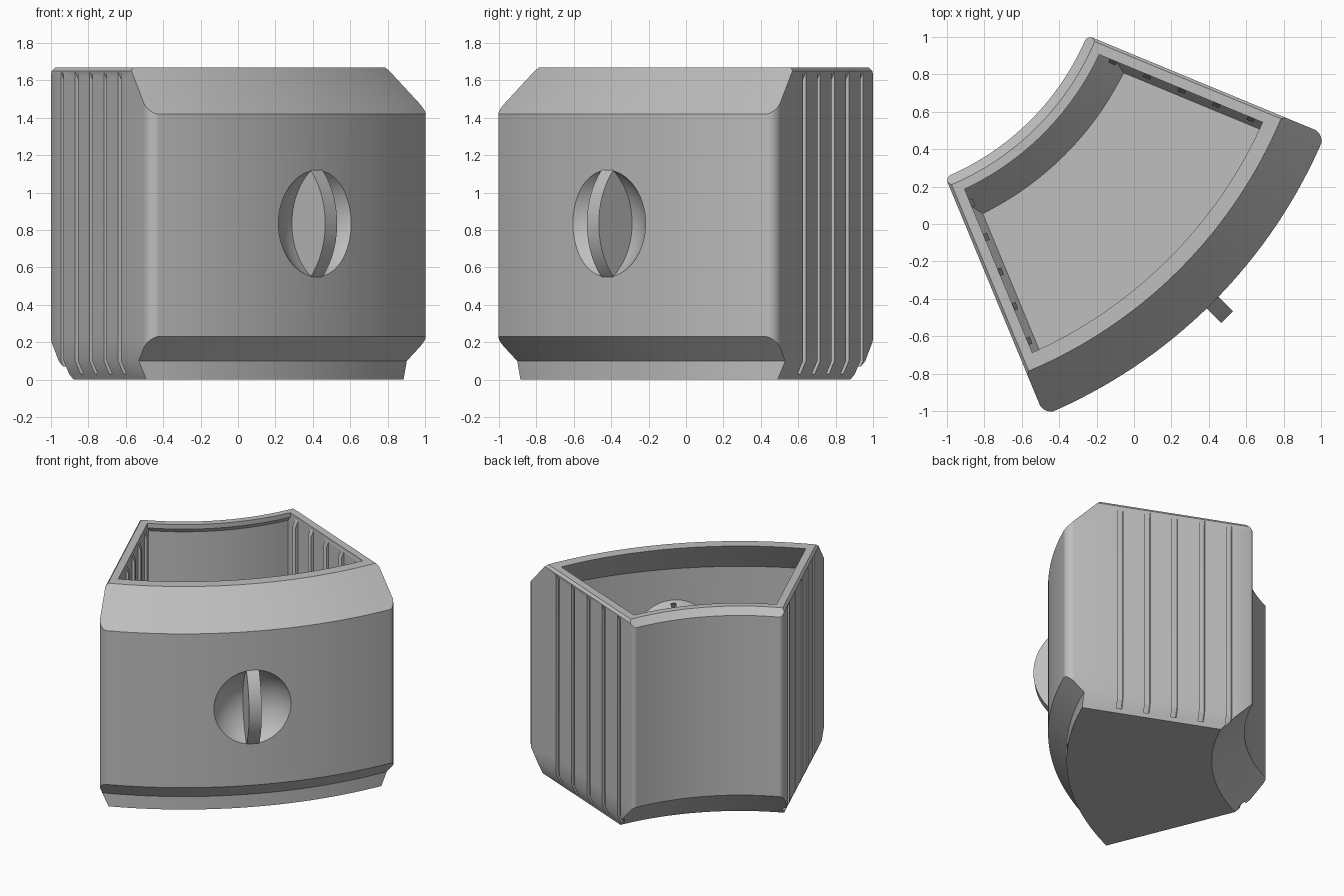
import bpy, bmesh
from math import sin, cos, asin, pi, radians
from mathutils import Matrix, Vector

if "Cube" in bpy.data.objects:
    bpy.data.objects.remove(bpy.data.objects["Cube"])

HALF = radians(22.5)      # half of the sector angle
R_IN, R_OUT = 1.40, 2.778  # wall radii around the sector centre
MID_Z = 0.835
SEGS = 32

grey = bpy.data.materials.new("plastic_grey")
grey.use_nodes = True
COLOUR = (0.52, 0.52, 0.52, 1)
grey.diffuse_color = COLOUR
grey.node_tree.nodes["Principled BSDF"].inputs["Base Color"].default_value = COLOUR


def finish(bm, name):
    bmesh.ops.recalc_face_normals(bm, faces=bm.faces)
    mesh = bpy.data.meshes.new(name)
    bm.to_mesh(mesh)
    bm.free()
    mesh.materials.append(grey)
    obj = bpy.data.objects.new(name, mesh)
    bpy.context.scene.collection.objects.link(obj)
    return obj


def stack(bm, loops):
    """Join equal loops of points into a closed solid."""
    rings = [[bm.verts.new(p) for p in loop] for loop in loops]
    n = len(rings[0])
    for a, b in zip(rings, rings[1:]):
        for i in range(n):
            j = (i + 1) % n
            bm.faces.new((a[i], a[j], b[j], b[i]))
    bm.faces.new(rings[0][::-1])
    bm.faces.new(rings[-1])


def boolean(target, cutter, operation):
    mod = target.modifiers.new("bool", "BOOLEAN")
    mod.object, mod.operation, mod.solver = cutter, operation, "EXACT"
    bpy.context.view_layer.objects.active = target
    bpy.ops.object.modifier_apply(modifier=mod.name)
    bpy.data.objects.remove(cutter)


def polar(r, a, z):
    return Vector((r * cos(a), r * sin(a), z))


def sector(z, r_in, r_out, inset):
    """Sector outline whose straight sides are moved inward by inset."""
    pts = []
    for r, sign in ((r_out, 1), (r_in, -1)):
        a = HALF - asin(inset / r)
        pts += [polar(r, sign * a * (2 * i / SEGS - 1), z) for i in range(SEGS + 1)]
    return pts


def loft(levels, name):
    bm = bmesh.new()
    stack(bm, [sector(*level) for level in levels])
    return finish(bm, name)


def rounded_prism(name, gap=0.002, steps=6):
    """Upright block with the four vertical corners rounded."""
    def outline(z):
        pts = []
        for r, rho, sign, side in ((R_OUT + gap, 0.07, -1, -1), (R_OUT + gap, 0.07, -1, 1),
                                   (R_IN - gap, 0.04, 1, 1), (R_IN - gap, 0.04, 1, -1)):
            rc = r + sign * rho
            a = side * (HALF - asin((rho - gap) / rc))
            centre = polar(rc, a, z)
            radial = a if sign < 0 else a + pi * side
            normal = side * (HALF + pi / 2)
            arc = [centre + polar(rho, normal + (radial - normal) * i / steps, 0)
                   for i in range(steps + 1)]
            to_radial = (side < 0) == (sign < 0)
            pts += arc if to_radial else arc[::-1]
            # curved wall between the two rounded corners
            if to_radial:
                pts += [polar(r, a * (1 - 2 * i / SEGS), z) for i in range(1, SEGS)]
        return pts
    bm = bmesh.new()
    stack(bm, [outline(-0.1), outline(1.8)])
    return finish(bm, name)


def grooves(shift, name):
    """Five upright bars along each straight side."""
    profile = ((0.03, 1.645), (0, 1.645), (-0.02, 1.6), (-0.02, 0.1), (-0.055, 0.03), (0.03, 0.03))
    bm = bmesh.new()
    for side in (-1, 1):
        along = polar(1, side * HALF, 0)
        out = polar(1, side * (HALF + pi / 2), 0)
        for k in range(5):
            r = 1.58 + 0.2 * k
            stack(bm, [[along * (r + w) + out * (n + shift) + Vector((0, 0, z))
                        for n, z in profile] for w in (-0.02, 0.02)])
    return finish(bm, name)


def sphere(radius, name):
    bm = bmesh.new()
    bmesh.ops.create_uvsphere(bm, u_segments=64, v_segments=40, radius=radius,
                              matrix=Matrix.Translation((2.986, 0, MID_Z)))
    return finish(bm, name)


def disc(radius, thick, name):
    bm = bmesh.new()
    place = Matrix.Translation((2.464, 0, MID_Z)) @ Matrix.Rotation(pi / 2, 4, "X")
    bmesh.ops.create_cone(bm, cap_ends=True, segments=96, radius1=radius, radius2=radius,
                          depth=thick, matrix=place)
    return finish(bm, name)


# Outer shell: z, inner radius, outer radius, side inset
body = loft([(0, 1.63, 2.648, 0.045), (0.1, 1.53, 2.648, 0), (0.23, R_IN, R_OUT, 0),
             (1.42, R_IN, R_OUT, 0), (1.62, R_IN, 2.578, 0), (1.65, 1.43, 2.548, 0),
             (1.67, 1.45, 2.528, 0.015)], "container_body")
boolean(body, rounded_prism("corner_rounding"), "INTERSECT")
boolean(body, grooves(0, "side_grooves"), "DIFFERENCE")

# Hollow inside, with the ribs and the pocket bulge left standing
cavity = loft([(0.07, 1.66, 2.578, 0.11), (0.13, 1.6, 2.578, 0.07), (0.26, 1.47, 2.708, 0.07),
               (1.39, 1.47, 2.708, 0.07), (1.6, 1.47, 2.51, 0.07), (1.635, 1.5, 2.475, 0.07),
               (1.7, 1.5, 2.42, 0.07)], "cavity")
boolean(cavity, grooves(-0.07, "inner_ribs"), "DIFFERENCE")
boolean(cavity, sphere(0.42, "pocket_bulge"), "DIFFERENCE")
boolean(body, cavity, "DIFFERENCE")

# Round finger pocket with an upright grip fin, hollow from behind
boolean(body, sphere(0.353, "pocket"), "DIFFERENCE")
fin = disc(0.424, 0.09, "grip_fin")
boolean(fin, sphere(0.375, "fin_limit"), "INTERSECT")
boolean(body, fin, "UNION")
boolean(body, disc(0.374, 0.035, "fin_slot"), "DIFFERENCE")

# Turn the sector towards the front right and centre it
body.data.transform(Matrix.Translation((-1.544, 1.544, 0)) @ Matrix.Rotation(-pi / 4, 4, "Z"))
bpy.ops.object.select_all(action="DESELECT")
body.select_set(True)
bpy.context.view_layer.objects.active = body
bpy.ops.object.shade_smooth_by_angle(angle=radians(25))
